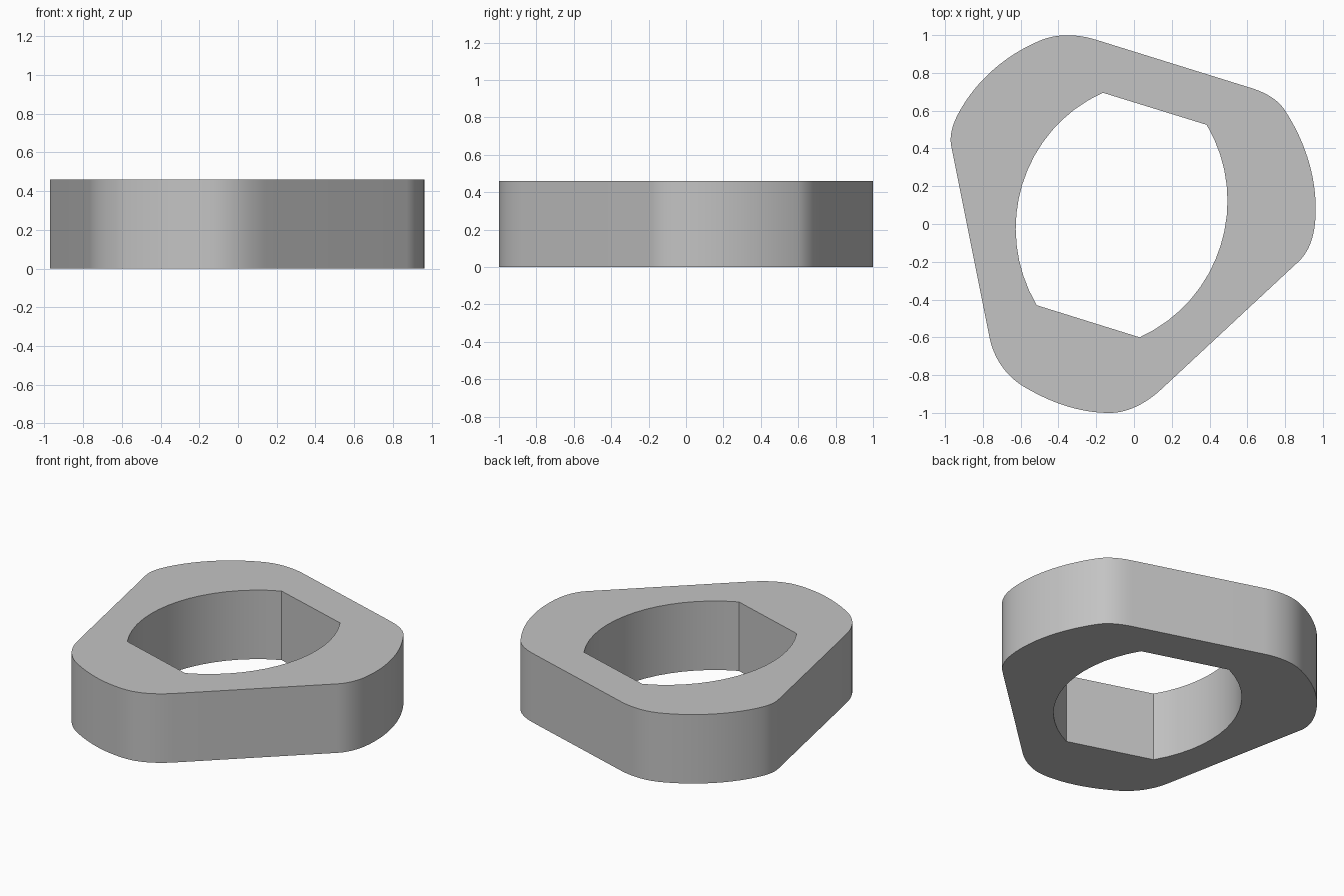
import bpy, bmesh
from math import radians, cos
from mathutils import Vector, Matrix
from mathutils.geometry import interpolate_bezier

if "Cube" in bpy.data.objects:
    bpy.data.objects.remove(bpy.data.objects["Cube"], do_unlink=True)

HEIGHT = 0.46


def heading(deg):
    return Matrix.Rotation(radians(deg), 2) @ Vector((1, 0))


def trace(anchors):
    """Closed outline from (x, y, heading in, heading out) anchors."""
    points = []
    for a, b in zip(anchors, anchors[1:] + anchors[:1]):
        p, q = Vector(a[:2]), Vector(b[:2])
        turn = (b[2] - a[3] + 180) % 360 - 180
        if abs(turn) < 1:            # straight wall
            points.append(p)
            continue
        reach = (q - p).length / (3 * cos(radians(turn / 4)) ** 2)
        curve = interpolate_bezier(p, p + heading(a[3]) * reach,
                                   q - heading(b[2]) * reach, q, 17)
        points += [Vector(c[:2]) for c in curve[:-1]]
    return points


def smooth(x, y, deg):
    return (x, y, deg, deg)


# Outer wall: three flats joined by three rounded lobes
outer = trace([
    smooth(-0.2, 0.975, -17.4), smooth(0.62, 0.72, -17.4),
    smooth(0.8, 0.6, -57), smooth(0.962, 0.08, -90),
    smooth(0.87, -0.2, -137), smooth(0.15, -0.87, -137),
    smooth(-0.13, -1.0, 180), smooth(-0.585, -0.86, 149),
    smooth(-0.765, -0.6, 101.4), smooth(-0.967, 0.41, 101.4),
    smooth(-0.91, 0.62, 59), smooth(-0.5, 0.97, 23)])

# Through hole: two parallel flats and two bowed sides
hole = trace([
    (-0.165, 0.695, 24.3, -17.3), (0.385, 0.525, -17.3, -59.5),
    (0.03, -0.6, -155.5, 162.7), (-0.515, -0.43, 162.7, 120.5)])

# Fill between the outlines and extrude upwards
bm = bmesh.new()
edges = []
for loop in (outer, hole):
    verts = [bm.verts.new((p.x, p.y, 0)) for p in loop]
    edges += [bm.edges.new(pair) for pair in zip(verts, verts[1:] + verts[:1])]
bmesh.ops.triangle_fill(bm, edges=edges, use_beauty=True)
base = bm.faces[:]
top = bmesh.ops.extrude_face_region(bm, geom=base, use_keep_orig=True)["geom"]
bmesh.ops.translate(bm, vec=(0, 0, HEIGHT),
                    verts=[g for g in top if isinstance(g, bmesh.types.BMVert)])
bmesh.ops.recalc_face_normals(bm, faces=bm.faces[:])
mesh = bpy.data.meshes.new("lobed_ring")
bm.to_mesh(mesh)
bm.free()

ring = bpy.data.objects.new("lobed_ring", mesh)
bpy.context.collection.objects.link(ring)

# Plain grey material
grey = bpy.data.materials.new("light_grey")
grey.use_nodes = True
grey.diffuse_color = (0.55, 0.55, 0.55, 1)
grey.node_tree.nodes["Principled BSDF"].inputs["Base Color"].default_value = grey.diffuse_color
mesh.materials.append(grey)

bpy.context.view_layer.objects.active = ring
ring.select_set(True)
bpy.ops.object.shade_smooth_by_angle(angle=radians(30))
